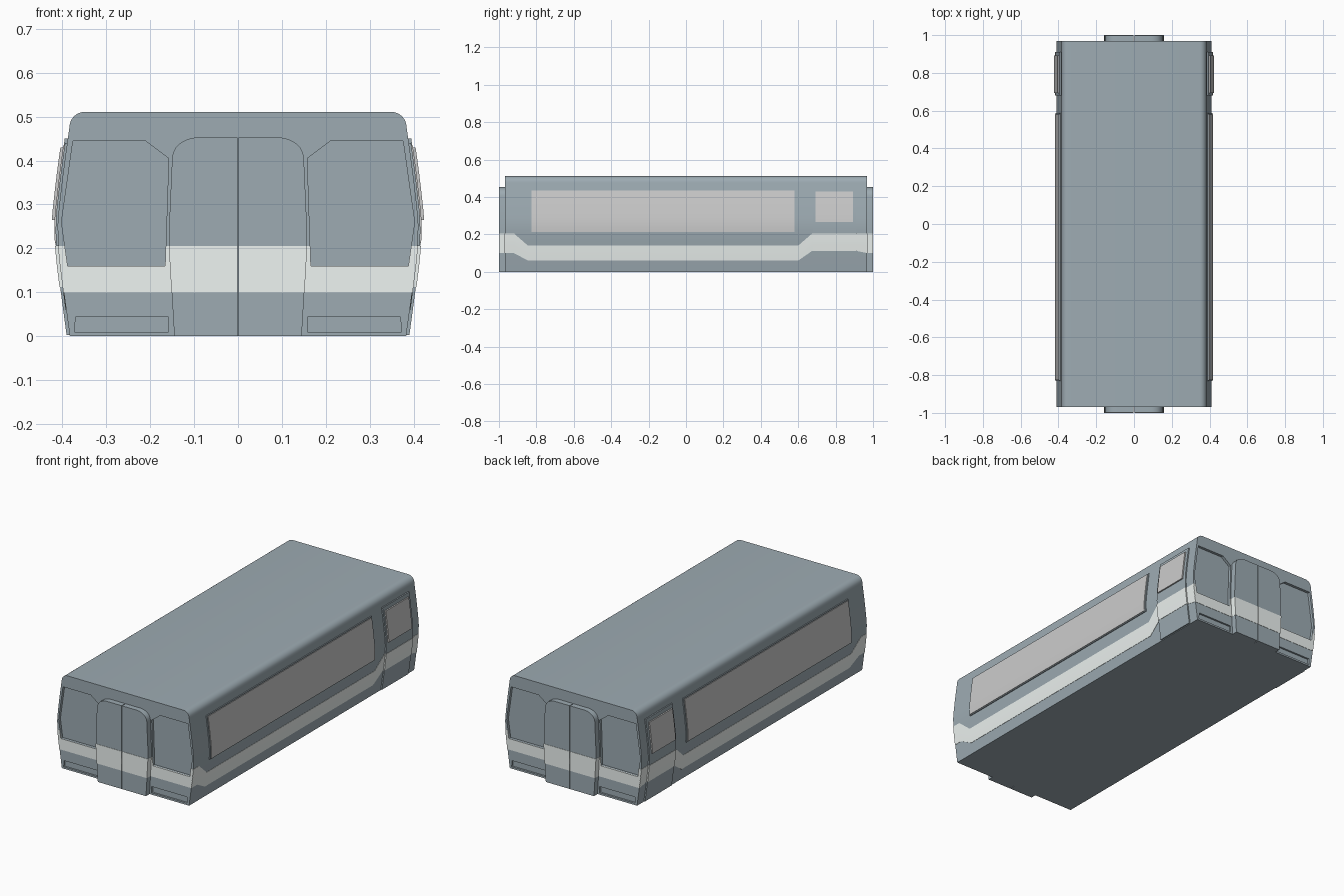
import bpy, bmesh, math

if "Cube" in bpy.data.objects:
    bpy.data.objects.remove(bpy.data.objects["Cube"])

def material(name, rgb):
    m = bpy.data.materials.new(name)
    m.diffuse_color = (*rgb, 1)
    m.use_nodes = True
    m.node_tree.nodes["Principled BSDF"].inputs["Base Color"].default_value = m.diffuse_color
    return m

SLATE = material("slate_paint", (0.34, 0.41, 0.45))
PALE = material("pale_stripe", (0.86, 0.91, 0.89))

# half cross-section (x, z) of the side wall, then the rounded roof edge
WALL = [(0.383, 0), (0.394, 0.08), (0.404, 0.16), (0.409, 0.21), (0.411, 0.25),
        (0.408, 0.29), (0.40, 0.36), (0.392, 0.42), (0.384, 0.475)]
ROOF = [(0.349 + 0.035 * math.cos(a), 0.476 + 0.035 * math.sin(a))
        for a in [math.radians(d) for d in range(15, 91, 15)]]
END = 0.968

def wall_x(z):
    for (x0, z0), (x1, z1) in zip(WALL, WALL[1:]):
        if z <= z1:
            return x0 + (x1 - x0) * (z - z0) / (z1 - z0)
    return WALL[-1][0]

def loft(bm, rings):
    vs = [[bm.verts.new(p) for p in r] for r in rings]
    n = len(vs[0])
    for a, b in zip(vs, vs[1:]):
        for i in range(n):
            j = (i + 1) % n
            bm.faces.new((a[i], a[j], b[j], b[i]))
    bm.faces.new(vs[0])
    bm.faces.new(vs[-1][::-1])

def make(name, ring_sets, mat=None, mirror=None, cutter=None, helper=False):
    bm = bmesh.new()
    for rings in ring_sets:
        loft(bm, rings)
    bmesh.ops.recalc_face_normals(bm, faces=bm.faces)
    me = bpy.data.meshes.new(name)
    bm.to_mesh(me)
    bm.free()
    ob = bpy.data.objects.new(name, me)
    bpy.context.collection.objects.link(ob)
    if mat:
        me.materials.append(mat)
    bpy.context.view_layer.objects.active = ob
    if mirror:
        mod = ob.modifiers.new("mirror", 'MIRROR')
        mod.use_axis = mirror
        mod.use_mirror_merge = False
        bpy.ops.object.modifier_apply(modifier=mod.name)
    if cutter:
        mod = ob.modifiers.new("recess", 'BOOLEAN')
        mod.operation, mod.solver, mod.object = 'DIFFERENCE', 'EXACT', cutter
        bpy.ops.object.modifier_apply(modifier=mod.name)
    if helper:
        ob.hide_render = True
    else:
        bpy.ops.object.select_all(action='DESELECT')
        ob.select_set(True)
        bpy.ops.object.shade_smooth_by_angle(angle=math.radians(30))
    return ob

def slab(pts, y0, y1):
    return [[(x, y, z) for x, z in pts] for y in (y0, y1)]

def side_skin(stations, off, depth=0.012):
    # panel hugging the side wall; stations are (y, low z, high z)
    rings, n = [], 8
    for y, lo, hi in stations:
        zs = [lo + (hi - lo) * i / n for i in range(n + 1)]
        rings.append([(wall_x(z) + off, y, z) for z in zs] +
                     [(wall_x(z) - depth, y, z) for z in reversed(zs)])
    return rings

ALL4, SIDES = (True, True, False), (True, False, False)

# recesses for the end windows and the lamp panels
window = [(0.158, 0.405), (0.21, 0.444), (0.376, 0.444), (0.402, 0.26),
          (0.388, 0.16), (0.166, 0.16)]
lamp = [(0.158, 0.01), (0.372, 0.01), (0.37, 0.044), (0.158, 0.044)]
cutter = make("end_recess_cutter", [slab(window, -1.05, -END + 0.015),
                                    slab(lamp, -1.05, -END + 0.01)],
              mirror=ALL4, helper=True)

# body shell
half = WALL + ROOF
make("body", [slab(half + [(-x, z) for x, z in reversed(half)], -END, END)],
     SLATE, cutter=cutter)

# stripe band across both ends
band = [(0.1, 0.1)] + [(wall_x(z) + 0.001, z) for z in (0.1, 0.16, 0.205)] + [(0.1, 0.205)]
make("end_stripe", [slab(band, -END - 0.0015, -END + 0.005)], PALE,
     mirror=ALL4, cutter=cutter)

# double end doors with rounded top corners
arc = [(0.09 + 0.06 * math.cos(a), 0.405 + 0.048 * math.sin(a))
       for a in [math.radians(d) for d in range(0, 91, 15)]]
leaf = [(0.0015, 0), (0.145, 0), (0.151, 0.1), (0.157, 0.205), (0.156, 0.27)] + arc + [(0.0015, 0.453)]
make("end_door", [slab(leaf, -0.9985, -0.95)], SLATE, mirror=ALL4)
make("end_door_stripe", [slab([(0.0015, 0.1), (0.1515, 0.1), (0.1575, 0.205), (0.0015, 0.205)],
                              -1.0, -0.96)], PALE, mirror=ALL4)

# side stripe dipping below the long window
make("side_stripe", [side_skin([(-END, 0.1, 0.205), (-0.92, 0.1, 0.205), (-0.845, 0.06, 0.14),
                                (0.60, 0.06, 0.14), (0.675, 0.112, 0.205),
                                (0.91, 0.112, 0.205), (END, 0.1, 0.205)], 0.0015)],
     PALE, mirror=SIDES)

# long side windows
make("side_window_frame", [side_skin([(-0.832, 0.207, 0.44), (0.587, 0.207, 0.44)], 0.005)],
     SLATE, mirror=SIDES)
make("side_window", [side_skin([(-0.825, 0.212, 0.435), (0.58, 0.212, 0.435)], 0.008)],
     mirror=SIDES)

# cab doors with stripe and window
make("cab_door", [side_skin([(0.68, 0.003, 0.45), (0.91, 0.003, 0.45)], 0.007)],
     SLATE, mirror=SIDES)
make("cab_door_stripe", [side_skin([(0.679, 0.112, 0.205), (0.911, 0.112, 0.205)], 0.0085)],
     PALE, mirror=SIDES)
make("cab_window", [side_skin([(0.693, 0.265, 0.43), (0.892, 0.265, 0.43)], 0.014)],
     mirror=SIDES)
